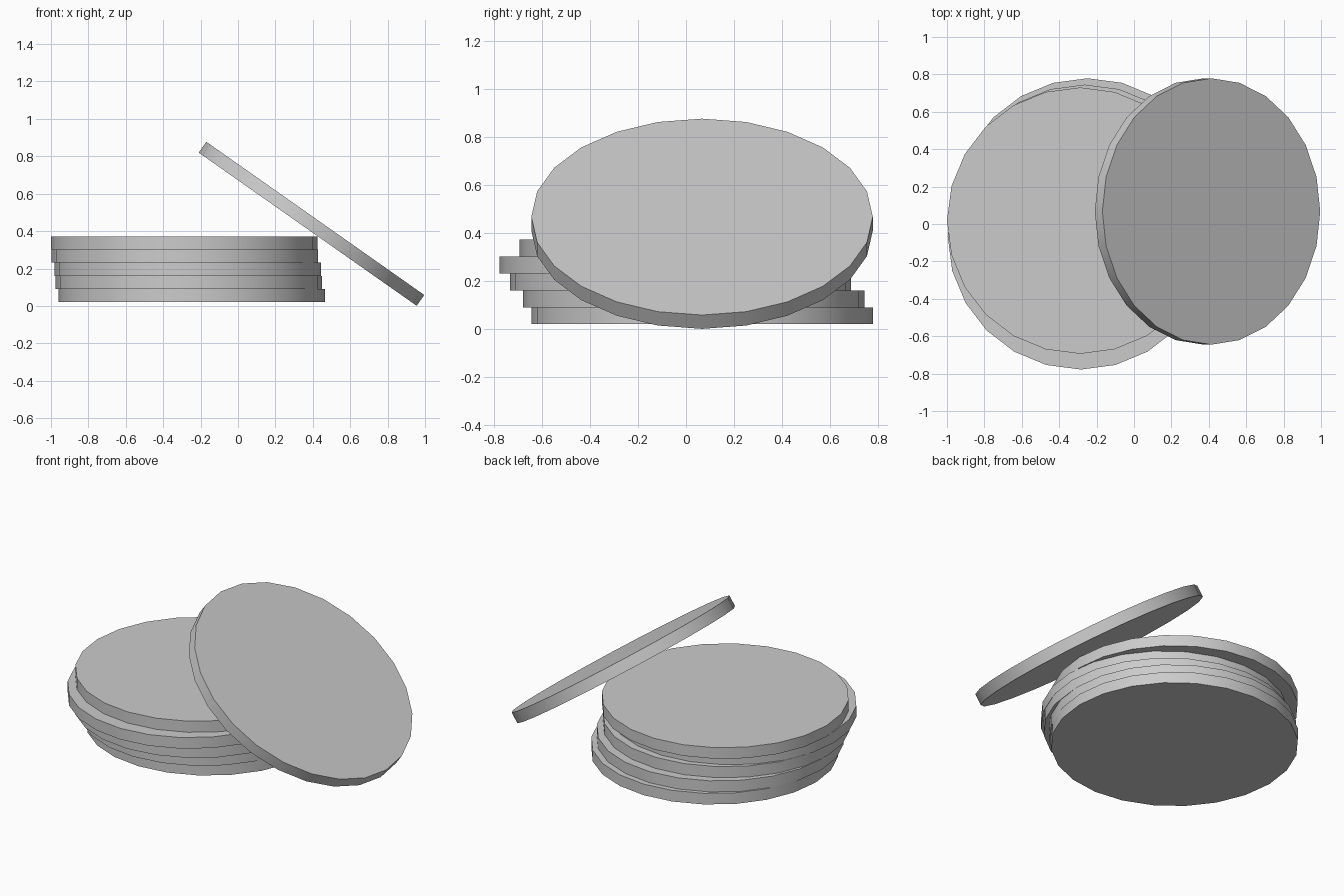
import bpy
from math import radians

if "Cube" in bpy.data.objects:
    bpy.data.objects.remove(bpy.data.objects["Cube"])

RADIUS, THICK = 0.712, 0.0705


def disc(name, location, tilt=0.0):
    bpy.ops.mesh.primitive_cylinder_add(
        vertices=24, radius=RADIUS, depth=THICK,
        location=location, rotation=(0, radians(tilt), 0))
    obj = bpy.context.object
    obj.name = name
    bpy.ops.object.shade_smooth_by_angle(angle=radians(30))
    return obj


# Stack of slightly offset discs, bottom to top
offsets = [(-0.248, 0.067), (-0.263, 0.033), (-0.268, -0.023),
           (-0.284, -0.066), (-0.288, 0.018)]
for i, (x, y) in enumerate(offsets):
    disc(f"stacked_disc_{i + 1}", (x, y, 0.02 + THICK * (i + 0.5)))

# Disc leaning against the stack
disc("leaning_disc", (0.393, 0.067, 0.439), 35.1)
